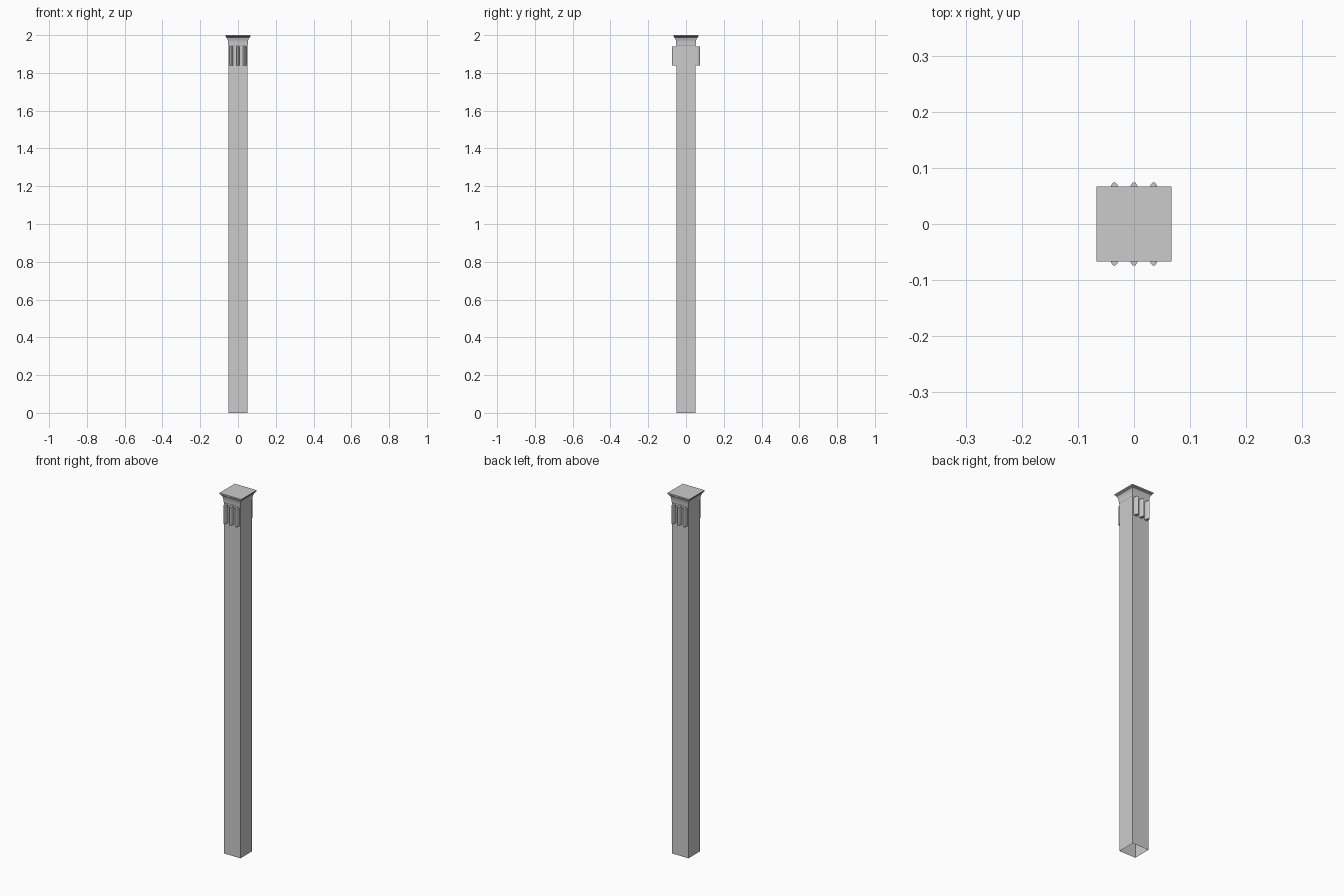
import bpy, bmesh, math

if "Cube" in bpy.data.objects:
    bpy.data.objects.remove(bpy.data.objects["Cube"])


def make_object(name, bm):
    bmesh.ops.recalc_face_normals(bm, faces=bm.faces)
    mesh = bpy.data.meshes.new(name)
    bm.to_mesh(mesh)
    bm.free()
    obj = bpy.data.objects.new(name, mesh)
    bpy.context.collection.objects.link(obj)
    return obj


def square_loft(name, profile, cap_top=False):
    """Stack square rings given as (half width, height)."""
    bm = bmesh.new()
    rings = [[bm.verts.new((sx * r, sy * r, z))
              for sx, sy in ((-1, -1), (1, -1), (1, 1), (-1, 1))]
             for r, z in profile]
    for a, b in zip(rings, rings[1:]):
        for i in range(4):
            j = (i + 1) % 4
            bm.faces.new((a[i], a[j], b[j], b[i]))
    if cap_top:
        bm.faces.new(rings[-1])
    return make_object(name, bm)


def rib(name, x, side):
    """Upright half-round rib standing on the shaft face."""
    bm = bmesh.new()
    n = 10
    outline = [(x + 0.009 * math.cos(math.pi * i / n),
                side * (0.05 + 0.0245 * math.sin(math.pi * i / n)))
               for i in range(n + 1)]
    low = [bm.verts.new((px, py, 1.84)) for px, py in outline]
    high = [bm.verts.new((px, py, 1.94)) for px, py in outline]
    for i in range(n):
        bm.faces.new((low[i], low[i + 1], high[i + 1], high[i]))
    bm.faces.new(low)
    bm.faces.new(high)
    return make_object(name, bm)


# Shaft, open at the bottom
square_loft("shaft", [(0.05, 0.0), (0.05, 1.945)])

# Flared capital with a thin top slab
square_loft("capital", [
    (0.05, 1.945), (0.052, 1.948), (0.0525, 1.96), (0.054, 1.972),
    (0.058, 1.984), (0.062, 1.987), (0.063, 1.991), (0.067, 1.994),
    (0.067, 2.0)], cap_top=True)

# Three ribs on the front and three on the back
for side, label in ((-1, "front"), (1, "back")):
    for i, x in enumerate((-0.035, 0.0, 0.035)):
        rib(f"{label}_rib_{i + 1}", x, side)
